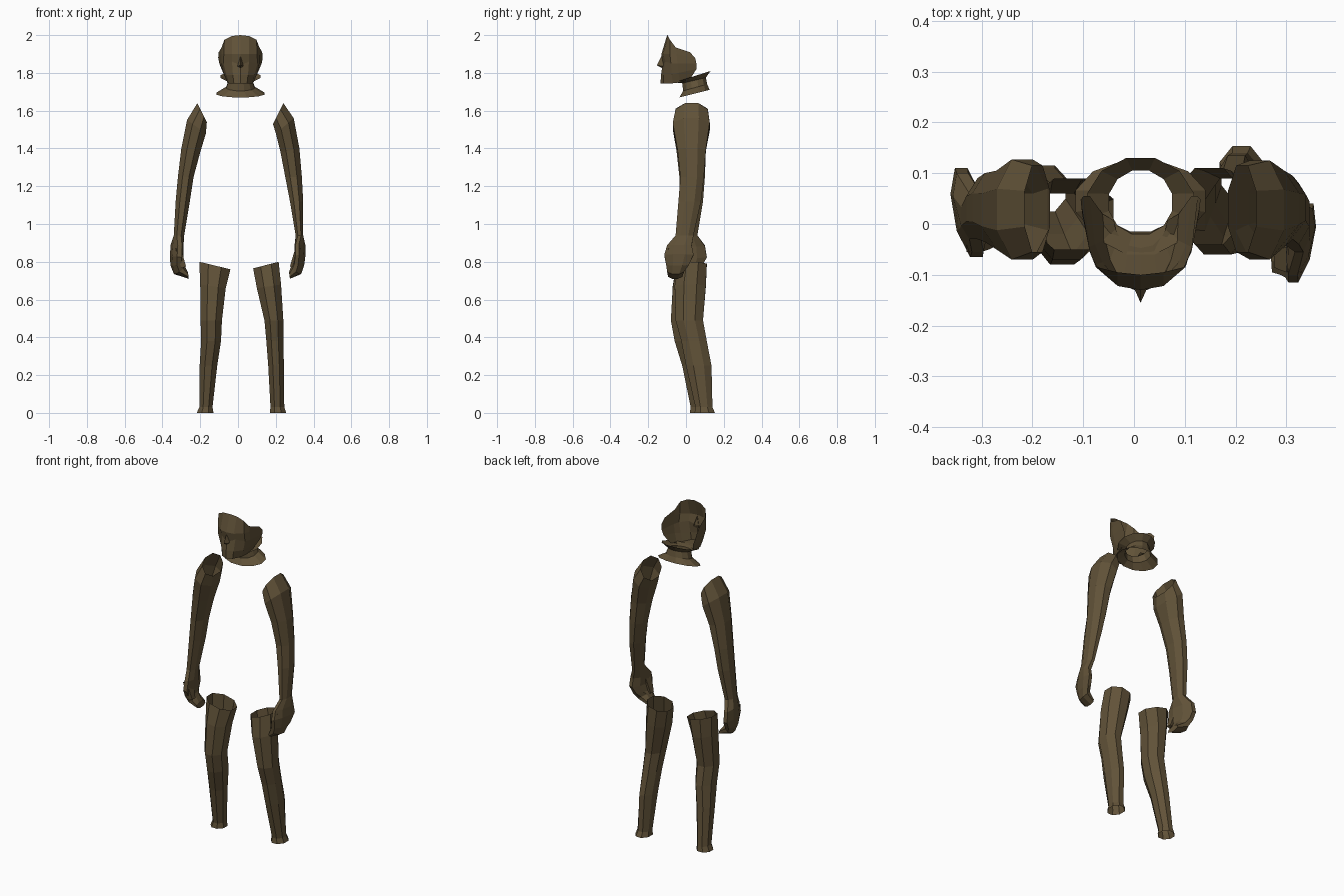
import bpy, bmesh, math
from mathutils import Vector as V

brown = bpy.data.materials.new("brown")
brown.diffuse_color = (0.12, 0.085, 0.04, 1)


def make(name, verts, faces):
    """Flat-shaded brown object from verts and faces."""
    bm = bmesh.new()
    vs = [bm.verts.new(v) for v in verts]
    for f in faces:
        bm.faces.new([vs[i] for i in f])
    bmesh.ops.recalc_face_normals(bm, faces=bm.faces)
    me = bpy.data.meshes.new(name)
    bm.to_mesh(me)
    bm.free()
    me.materials.append(brown)
    ob = bpy.data.objects.new(name, me)
    bpy.context.collection.objects.link(ob)
    return ob


def loft(name, rings, n=8, cap=False):
    """Tube through rings given as centre, half axis u, half axis v."""
    verts, faces = [], []
    for c, u, v in rings:
        for k in range(n):
            a = 2 * math.pi * (k + 0.5) / n
            verts.append(c + (u * math.cos(a) + v * math.sin(a)) / math.cos(math.pi / n))
    for r in range(len(rings) - 1):
        for k in range(n):
            j = (k + 1) % n
            faces.append((r * n + k, r * n + j, r * n + n + j, r * n + n + k))
    if cap:
        last = (len(rings) - 1) * n
        faces.append([last + k for k in range(n)])
    return make(name, verts, faces)


def limb(name, side, rows, cap=False, n=8):
    """Rows: outer x, outer z, inner x, inner z, front y, back y, optional skew."""
    rings = []
    for xo, zo, xi, zi, yf, yb, *skew in rows:
        s = skew[0] if skew else 0
        rings.append((V((side * (xo + xi) / 2, (yf + yb) / 2, (zo + zi) / 2)),
                      V((side * (xo - xi) / 2, 0, (zo - zi) / 2)),
                      V((side * s, (yb - yf) / 2, 0))))
    return loft(name, rings, n, cap)


# arms with open shoulders and bent hands
limb("right_arm", 1, [
    (.24, 1.64, .185, 1.53, -.055, .115), (.295, 1.56, .20, 1.48, -.07, .125),
    (.325, 1.40, .225, 1.38, -.045, .105), (.338, 1.25, .25, 1.25, -.03, .095),
    (.345, 1.12, .275, 1.12, -.04, .08), (.345, .94, .305, .94, -.055, .04),
    (.35, .89, .305, .88, -.10, .03, .015), (.352, .84, .305, .83, -.115, .04, .015),
    (.345, .78, .295, .79, -.105, .015, .012), (.33, .735, .285, .775, -.10, -.01, .01),
    (.275, .71, .27, .745, -.095, -.02)], cap=True)
limb("left_arm", -1, [
    (.215, 1.64, .165, 1.54, -.055, .115), (.27, 1.55, .17, 1.48, -.07, .127),
    (.30, 1.40, .20, 1.38, -.05, .105), (.318, 1.25, .235, 1.25, -.035, .10),
    (.33, 1.12, .255, 1.12, -.03, .09), (.34, .94, .285, .94, -.03, .06),
    (.35, .89, .295, .88, -.055, .10, .015), (.355, .83, .295, .82, -.065, .11, .015),
    (.352, .78, .295, .79, -.045, .09, .012), (.335, .735, .285, .775, -.03, .07, .01),
    (.26, .71, .265, .745, -.02, .06)], cap=True)

# thumbs
for name, side, y in (("right_thumb", 1, -.07), ("left_thumb", -1, -.03)):
    limb(name, side, [(.33, .87, .30, .86, y - .025, y + .025),
                      (.315, .81, .285, .81, y - .02, y + .02),
                      (.30, .765, .275, .775, y - .015, y + .015)], cap=True, n=4)

# legs, open at hip and ankle
limb("right_leg", 1, [
    (.215, .80, .08, .765, -.04, .11), (.228, .68, .10, .66, -.06, .105),
    (.24, .49, .14, .49, -.055, .09), (.24, .38, .15, .38, -.025, .11),
    (.243, .25, .16, .25, 0, .135), (.245, .03, .172, .03, .05, .14),
    (.255, 0, .168, 0, .045, .153)])
limb("left_leg", -1, [
    (.205, .80, .04, .76, -.05, .09), (.20, .68, .065, .66, -.07, .085),
    (.198, .49, .085, .49, -.08, .06), (.195, .38, .09, .38, -.06, .08),
    (.203, .25, .11, .25, -.02, .09), (.205, .03, .135, .03, .025, .11),
    (.218, 0, .13, 0, .02, .115)])

HX = 0.013  # head centre line

# neck: collar, throat and flared skull base (rx, front y, back y, front z, back z)
neck = []
for rx, yf, yb, zf, zb in [(.128, -.035, .125, 1.67, 1.71), (.075, -.015, .112, 1.705, 1.74),
                           (.062, -.02, .105, 1.745, 1.775), (.105, -.06, .13, 1.75, 1.81)]:
    neck.append((V((HX, (yf + yb) / 2, (zf + zb) / 2)), V((rx, 0, 0)),
                 V((0, (yb - yf) / 2, (zb - zf) / 2))))
loft("neck", neck, 12)

# face mask: half columns from centre line to ear, each from hairline to jaw
half = [
    [(0, -.10, 2.0), (0, -.13, 1.90), (0, -.125, 1.84), (0, -.132, 1.79), (0, -.135, 1.745)],
    [(.045, -.095, 1.995), (.045, -.122, 1.90), (.045, -.108, 1.86), (.04, -.118, 1.79), (.035, -.12, 1.745)],
    [(.085, -.085, 1.975), (.088, -.085, 1.90), (.09, -.08, 1.85), (.075, -.075, 1.79), (.06, -.07, 1.745)],
    [(.10, -.055, 1.935), (.10, -.05, 1.90), (.10, -.045, 1.85), (.09, -.04, 1.80), (.07, -.03, 1.75)],
    [(.115, .02, 1.91), (.118, .048, 1.88), (.112, .055, 1.85), (.10, .055, 1.82), (.075, .02, 1.765)],
]
for col in half:  # underside of the jaw
    x, y, z = col[-1]
    col.append((x * .7, y * .35, z + .005))
cols = [[(-x, y, z) for x, y, z in c] for c in half[:0:-1]] + half
R = len(half[0])
verts = [(x + HX, y, z) for c in cols for x, y, z in c]
faces = [(c * R + r, c * R + r + 1, c * R + R + r + 1, c * R + R + r)
         for c in range(len(cols) - 1) for r in range(R - 1)]
make("face", verts, faces)

# nose
make("nose", [(HX, -.126, 1.895), (HX, -.155, 1.84), (HX - .018, -.115, 1.835),
              (HX + .018, -.115, 1.835), (HX, -.125, 1.825)],
     [(0, 2, 1), (0, 1, 3), (1, 2, 4), (1, 4, 3)])
